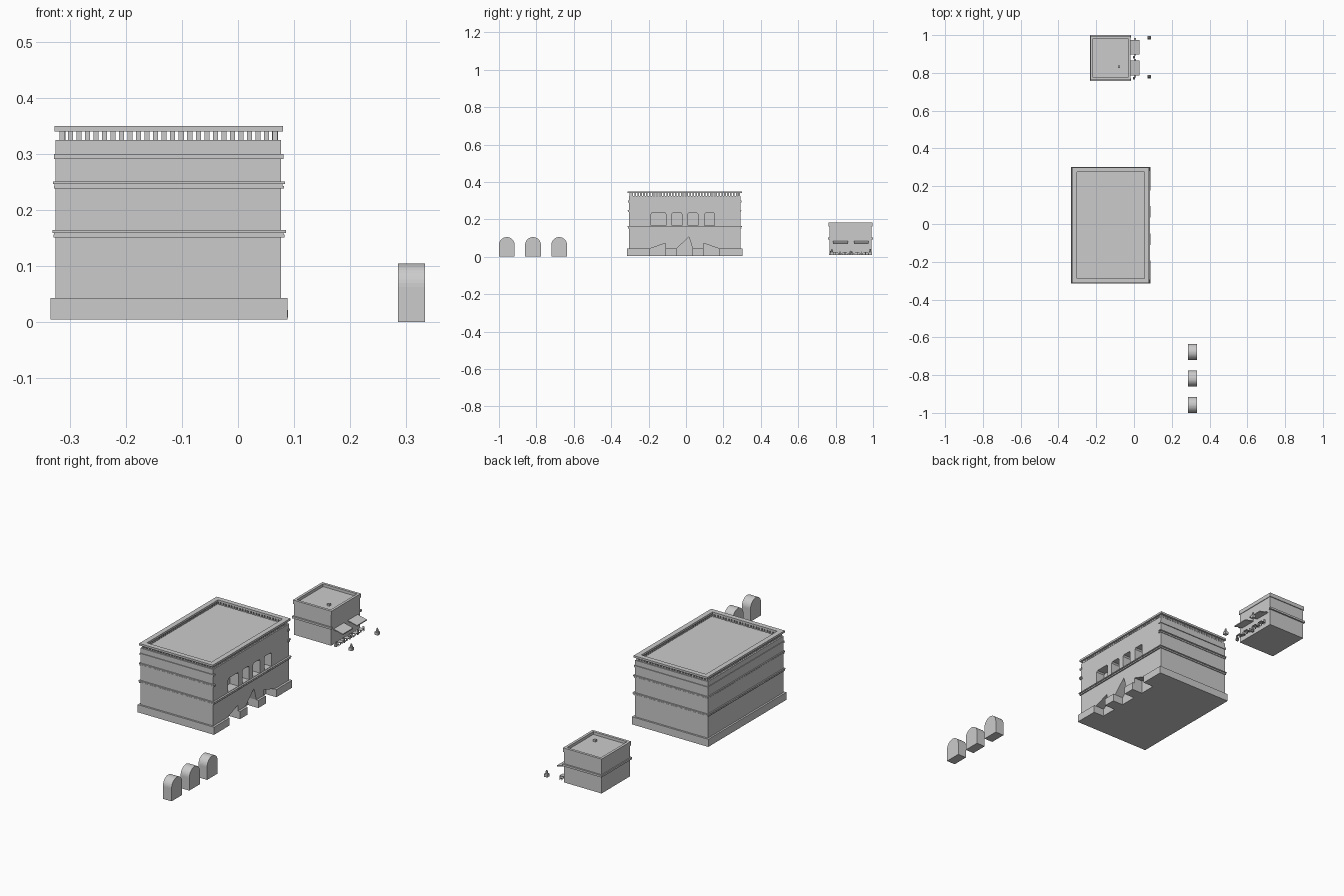
import bpy, bmesh, math

if "Cube" in bpy.data.objects:
    bpy.data.objects.remove(bpy.data.objects["Cube"])


def finish(name, bm):
    bmesh.ops.recalc_face_normals(bm, faces=bm.faces)
    me = bpy.data.meshes.new(name)
    bm.to_mesh(me)
    bm.free()
    ob = bpy.data.objects.new(name, me)
    bpy.context.collection.objects.link(ob)
    return ob


def add_box(bm, x0, x1, y0, y1, z0, z1):
    v = bmesh.ops.create_cube(bm, size=1)["verts"]
    for p in v:
        p.co = ((x0 + x1) / 2 + p.co.x * (x1 - x0),
                (y0 + y1) / 2 + p.co.y * (y1 - y0),
                (z0 + z1) / 2 + p.co.z * (z1 - z0))


def boxes(name, items):
    bm = bmesh.new()
    for b in items:
        add_box(bm, *b)
    return finish(name, bm)


def prisms(name, profiles, x0, x1):
    """Extrude closed (y, z) profiles along x."""
    bm = bmesh.new()
    for pts in profiles:
        a = [bm.verts.new((x0, y, z)) for y, z in pts]
        b = [bm.verts.new((x1, y, z)) for y, z in pts]
        n = len(pts)
        bm.faces.new(a)
        bm.faces.new(b[::-1])
        for i in range(n):
            bm.faces.new((a[i], b[i], b[(i + 1) % n], a[(i + 1) % n]))
    return finish(name, bm)


def ring(x0, x1, y0, y1, z0, z1, w, right=True):
    """Rectangular frame as boxes; right=False leaves the +x side open."""
    r = [(x0, x1, y0, y0 + w, z0, z1), (x0, x1, y1 - w, y1, z0, z1),
         (x0, x0 + w, y0 + w, y1 - w, z0, z1)]
    if right:
        r.append((x1 - w, x1, y0 + w, y1 - w, z0, z1))
    return r


def cut(ob, cutter):
    m = ob.modifiers.new("cut", "BOOLEAN")
    m.operation = "DIFFERENCE"
    m.solver = "EXACT"
    m.object = cutter
    cutter.hide_render = True
    bpy.context.view_layer.objects.active = ob
    bpy.ops.object.modifier_apply(modifier="cut")


# large building: walls and plinth
CY = -0.008
body = boxes("main_walls", [(-0.325, 0.077, -0.306, 0.292, 0.005, 0.325)])
plinth = boxes("main_plinth", [(-0.334, 0.088, -0.315, 0.301, 0.005, 0.043)])

# entrance openings and upper windows on the right side
side = [(-0.193, -0.02), (-0.11, -0.02), (-0.11, 0.072), (-0.193, 0.043)]
mid = [(-0.05, -0.02), (0.035, -0.02), (0.035, 0.043), (0.016, 0.107), (-0.05, 0.043)]
doors = prisms("door_cutter", [side, mid, [(2 * CY - y, z) for y, z in side]], 0.03, 0.12)
windows = prisms("window_cutter",
                 [[(a, 0.166), (b, 0.166), (b, 0.228), (b - 0.005, 0.235), (a + 0.005, 0.235), (a, 0.228)]
                  for a, b in ((-0.187, -0.107), (-0.075, -0.022), (0.01, 0.063), (0.1, 0.153))],
                 0.03, 0.12)
cut(body, doors)
cut(plinth, doors)
cut(body, windows)
for c in (doors, windows):
    bpy.data.objects.remove(c)

# string courses
boxes("lower_belt", ring(-0.329, 0.083, -0.310, 0.296, 0.151, 0.156, 0.02)
      + ring(-0.328, 0.081, -0.309, 0.295, 0.156, 0.159, 0.02)
      + ring(-0.331, 0.086, -0.313, 0.299, 0.159, 0.164, 0.02))
boxes("middle_belt", ring(-0.328, 0.082, -0.309, 0.295, 0.238, 0.243, 0.015, False)
      + ring(-0.327, 0.079, -0.308, 0.294, 0.243, 0.246, 0.015, False)
      + ring(-0.330, 0.084, -0.312, 0.298, 0.246, 0.251, 0.015, False))
boxes("upper_belt", ring(-0.328, 0.081, -0.310, 0.296, 0.291, 0.300, 0.015, False))

# roof balustrade
boxes("roof_rail", ring(-0.327, 0.080, -0.313, 0.299, 0.340, 0.350, 0.025))
bal = []
for i in range(26):
    x = -0.314 + 0.0152 * i
    for y in (-0.302, 0.279):
        bal.append((x - 0.0045, x + 0.0045, y, y + 0.010, 0.325, 0.340))
for i in range(37):
    y = -0.287 + 0.0155 * i
    for x in (-0.318, 0.061):
        bal.append((x, x + 0.010, y - 0.0045, y + 0.0045, 0.325, 0.340))
boxes("roof_balusters", bal)

# three loose arched blocks
R = 0.042
for k, y in enumerate((-0.958, -0.818, -0.678)):
    pts = [(y - R, 0.0), (y + R, 0.0)]
    pts += [(y + R * math.cos(math.pi * i / 20), 0.063 + R * math.sin(math.pi * i / 20)) for i in range(21)]
    prisms(f"arch_block_{k + 1}", [pts], 0.285, 0.333)

# small building with parapet and belt
boxes("small_walls", [(-0.228, -0.021, 0.766, 0.992, 0.008, 0.168)])
boxes("small_parapet", ring(-0.231, -0.018, 0.763, 0.996, 0.162, 0.182, 0.013))
boxes("small_belt", ring(-0.233, -0.016, 0.758, 1.0, 0.092, 0.102, 0.012, False))
boxes("roof_vent", [(-0.086, -0.074, 0.826, 0.838, 0.165, 0.178)])

# awnings
awn = [(0.785, 0.866), (0.897, 0.975)]
bm = bmesh.new()
for y0, y1 in awn:
    add_box(bm, -0.022, 0.03, y0, y1, 0.068, 0.073)
for v in bm.verts:
    if v.co.x < 0:
        v.co.z += 0.012
finish("awnings", bm)

# cafe tables and chairs
furn = []
for y in (0.80, 0.85, 0.915, 0.96):
    furn += [(-0.006, 0.018, y - 0.012, y + 0.012, 0.022, 0.025),
             (0.004, 0.008, y - 0.002, y + 0.002, 0.008, 0.022)]
    for s in (-1, 1):
        c = y + s * 0.018
        furn += [(0.001, 0.011, c - 0.005, c + 0.005, 0.014, 0.016),
                 (0.001, 0.011, c + s * 0.004, c + s * 0.006, 0.016, 0.029)]
        furn += [(lx, lx + 0.002, ly - 0.001, ly + 0.001, 0.008, 0.014)
                 for lx in (0.001, 0.009) for ly in (c - 0.004, c + 0.004)]
boxes("tables_and_chairs", furn)

# small posts and street planters
for k, (x, y, s) in enumerate(((0.08, 0.985, 1), (0.08, 0.780, 1), (0.0, 0.883, 0.7), (0.0, 0.772, 0.7))):
    bm = bmesh.new()
    add_box(bm, x - 0.009 * s, x + 0.009 * s, y - 0.009 * s, y + 0.009 * s, 0.008, 0.008 + 0.014 * s)
    v = bmesh.ops.create_cone(bm, cap_ends=True, segments=8, radius1=0.008 * s,
                              radius2=0.003 * s, depth=0.018 * s)["verts"]
    bmesh.ops.translate(bm, verts=v, vec=(x, y, 0.008 + 0.023 * s))
    finish(f"planter_{k + 1}", bm)
